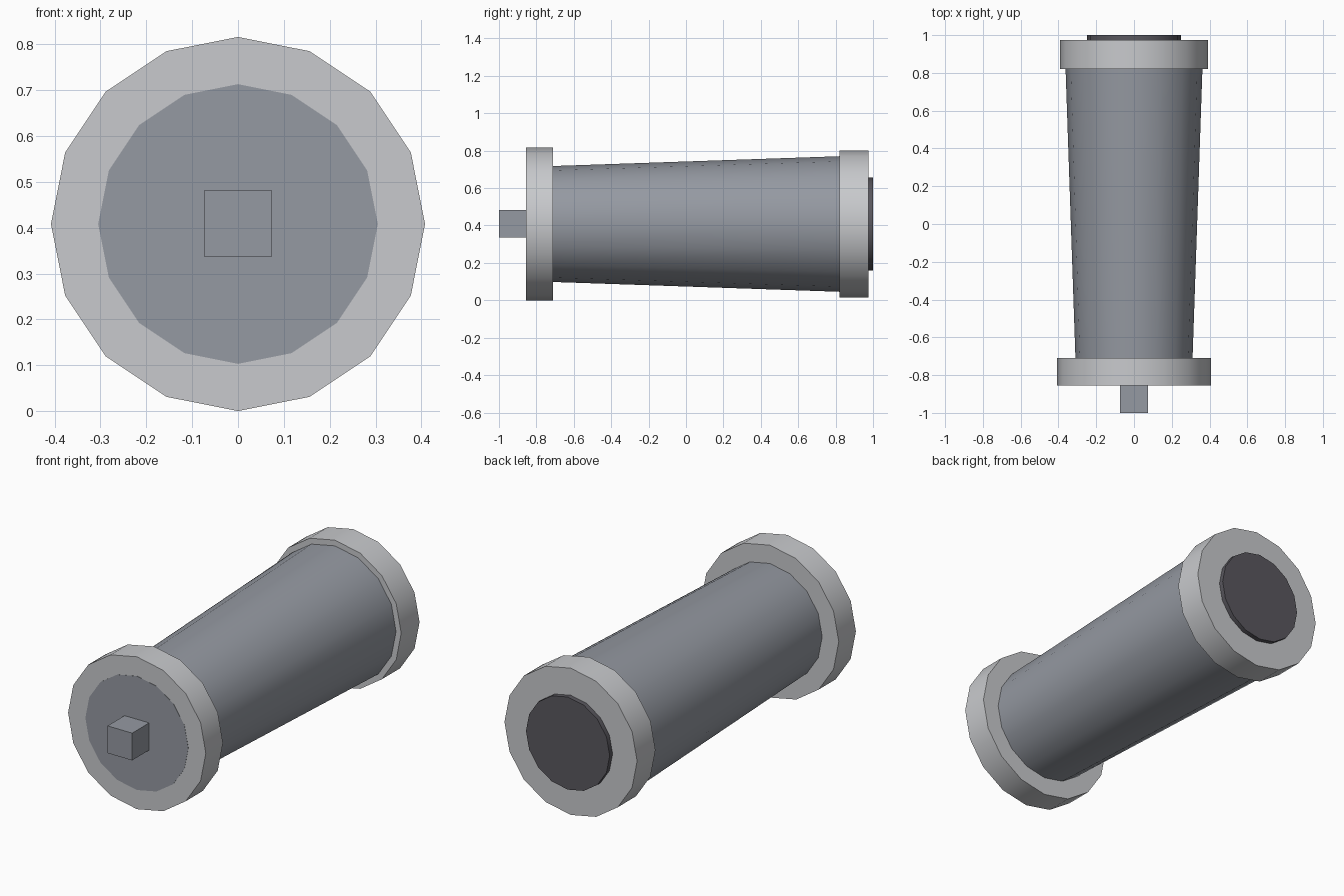
import bpy, bmesh, math

if "Cube" in bpy.data.objects:
    bpy.data.objects.remove(bpy.data.objects["Cube"])

AXIS_Z = 0.408
SIDES = 16


def material(name, rgb):
    m = bpy.data.materials.new(name)
    m.diffuse_color = (*rgb, 1)
    m.use_nodes = True
    m.node_tree.nodes["Principled BSDF"].inputs["Base Color"].default_value = m.diffuse_color
    return m


light = material("light grey", (0.58, 0.59, 0.61))
steel = material("steel grey", (0.30, 0.32, 0.36))
dark = material("dark grey", (0.10, 0.096, 0.112))


def drum(name, y0, r0, y1, r1, mat):
    """Closed 16-sided drum along y, radius r0 at y0 and r1 at y1."""
    bm = bmesh.new()
    rings = []
    for y, r in ((y0, r0), (y1, r1)):
        rings.append([bm.verts.new((r * math.cos(a), y, AXIS_Z + r * math.sin(a)))
                      for a in (2 * math.pi * i / SIDES for i in range(SIDES))])
    for i in range(SIDES):
        j = (i + 1) % SIDES
        bm.faces.new((rings[0][i], rings[0][j], rings[1][j], rings[1][i]))
    bm.faces.new(rings[0])
    bm.faces.new(rings[1])
    bmesh.ops.recalc_face_normals(bm, faces=bm.faces)
    mesh = bpy.data.meshes.new(name)
    bm.to_mesh(mesh)
    bm.free()
    mesh.materials.append(mat)
    ob = bpy.data.objects.new(name, mesh)
    bpy.context.collection.objects.link(ob)
    bpy.ops.object.select_all(action='DESELECT')
    ob.select_set(True)
    bpy.context.view_layer.objects.active = ob
    bpy.ops.object.shade_smooth_by_angle(angle=math.radians(30))
    return ob


# Tapered barrel, its front end just proud of the front collar
drum("barrel", -0.856, 0.305, 0.90, 0.365, steel)

# Collars at both ends
drum("front_collar", -0.855, 0.408, -0.71, 0.408, light)
drum("rear_collar", 0.82, 0.393, 0.975, 0.393, light)

# Dark disc at the rear
drum("rear_disc", 0.95, 0.248, 1.0, 0.248, dark)

# Square peg at the front
bpy.ops.mesh.primitive_cube_add(size=1, location=(0, -0.92, AXIS_Z + 0.001))
peg = bpy.context.object
peg.name = "front_peg"
peg.scale = (0.146, 0.16, 0.146)
peg.data.materials.append(steel)
